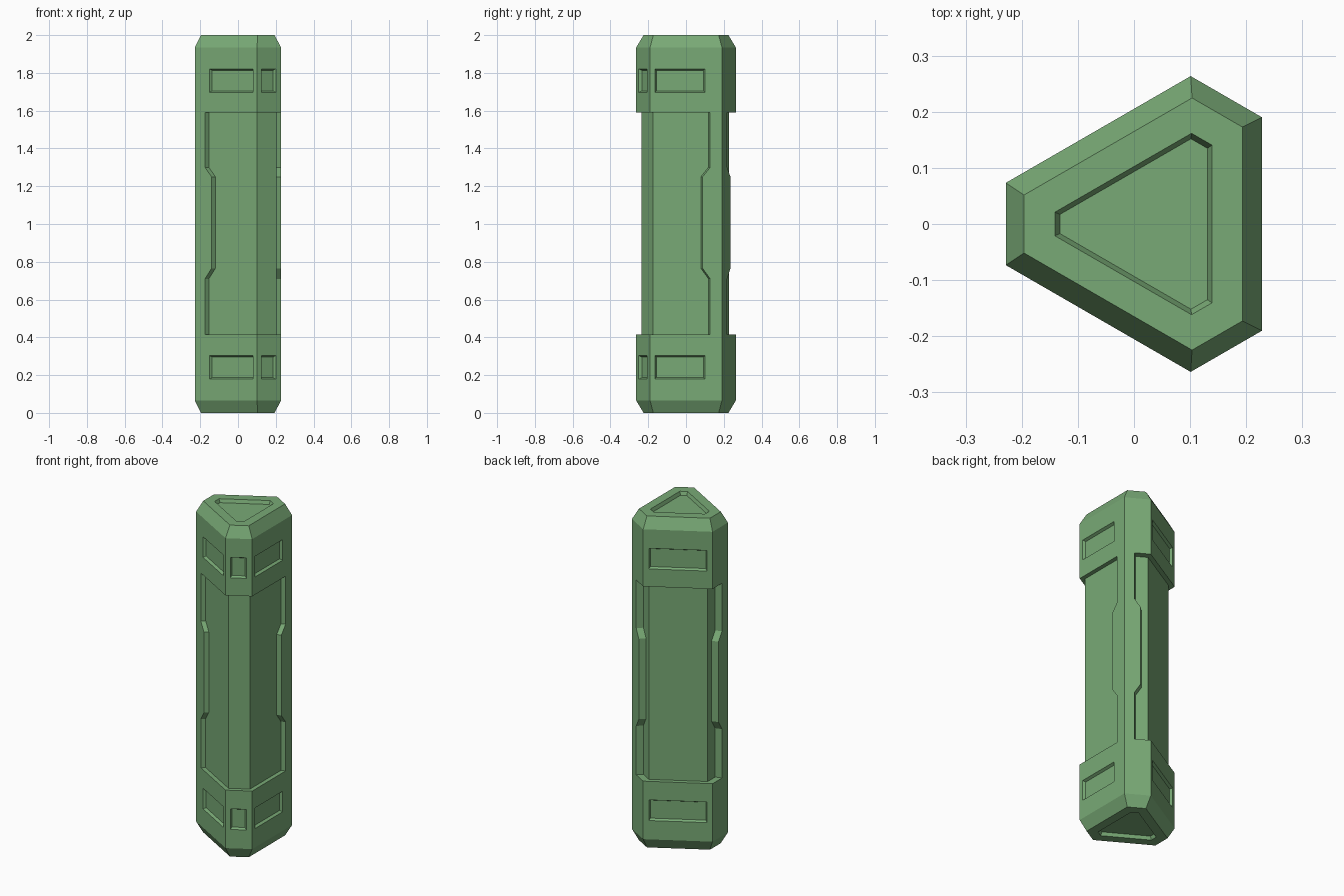
import bpy, bmesh, math
from mathutils import Vector

if "Cube" in bpy.data.objects:
    bpy.data.objects.remove(bpy.data.objects["Cube"])

CX = 0.0335                 # centre of the blunted-triangle section
LONG, SHORT = 0.1945, 0.262  # distance of long and short faces from it
Z0, Z1 = 0.415, 1.59        # limits of the middle body

mat = bpy.data.materials.new("green")
mat.diffuse_color = (0.19, 0.40, 0.18, 1)
mat.use_nodes = True
mat.node_tree.nodes["Principled BSDF"].inputs["Base Color"].default_value = mat.diffuse_color


def direction(i):
    a = math.radians(60 * i)
    return Vector((math.cos(a), math.sin(a), 0))


def corner(i, d0, d1):
    """Point where face lines i and i+1 meet."""
    n = direction(i)
    t = Vector((-n.y, n.x, 0))
    k = math.sin(math.radians(60))
    return Vector((CX, 0, 0)) + n * d0 + t * ((d1 - d0 * 0.5) / k)


def section(dists):
    return [corner(i, dists[i], dists[(i + 1) % 6]) for i in range(6)]


def hexagon(dl, ds):
    return section([dl, ds] * 3)


def loft(bm, rings):
    """Skin a list of (points, z) with closed ends; return side faces per band."""
    rows = [[bm.verts.new((p.x, p.y, z)) for p in pts] for pts, z in rings]
    n = len(rows[0])
    bands = []
    for a, b in zip(rows, rows[1:]):
        bands.append([bm.faces.new((a[i - 1], a[i], b[i], b[i - 1])) for i in range(n)])
    bm.faces.new(rows[0][::-1])
    bm.faces.new(rows[-1])
    return bands


def window(bm, face, normal, u0, u1, v0, v1, depth=0.015, slope=0.008):
    """Replace a quad by a frame with a sunken rectangular panel."""
    c = list(face.verts)
    o, du, dv = c[0].co.copy(), c[1].co - c[0].co, c[3].co - c[0].co
    su, sv = slope / du.length, slope / dv.length

    def ring(m, k):
        uv = ((u0 + su * m, v0 + sv * m), (u1 - su * m, v0 + sv * m),
              (u1 - su * m, v1 - sv * m), (u0 + su * m, v1 - sv * m))
        return [bm.verts.new(o + du * u + dv * v - normal * k) for u, v in uv]

    rim, floor = ring(0, 0), ring(1, depth)
    bm.faces.remove(face)
    for a, b in ((c, rim), (rim, floor)):
        for i in range(4):
            bm.faces.new((a[i - 1], a[i], b[i], b[i - 1]))
    bm.faces.new(floor)


def finish(bm, name):
    bmesh.ops.recalc_face_normals(bm, faces=bm.faces)
    me = bpy.data.meshes.new(name)
    bm.to_mesh(me)
    bm.free()
    me.materials.append(mat)
    bpy.context.collection.objects.link(bpy.data.objects.new(name, me))


# End caps: chamfered, with a sunken end panel and side windows
def end_cap(name, flip):
    bm = bmesh.new()
    full = hexagon(LONG, SHORT)
    bands = loft(bm, [(hexagon(0.0975, 0.1655), 0.02), (hexagon(0.1055, 0.1745), 0),
                      (hexagon(0.1595, 0.2295), 0), (full, 0.065), (full, Z0)])
    spans = {0: (0.066, 0.765), 2: (0.08, 0.92), 4: (0.235, 0.934), 5: (0.18, 0.78)}
    for i, (u0, u1) in spans.items():
        window(bm, bands[3][i], direction(i), u0, u1, 0.325, 0.68)
    if flip:
        for v in bm.verts:
            v.co.z = 2 - v.co.z
            if abs(v.co.z - (2 - Z0)) < 1e-5:
                v.co.z = Z1
    finish(bm, name)


end_cap("bottom_cap", False)
end_cap("top_cap", True)

# Recessed middle core
sunk = [0.025, 0.038, 0.026, 0.038, 0.025, 0.025]
base = [LONG, SHORT] * 3
bm = bmesh.new()
core = section([b - s for b, s in zip(base, sunk)])
loft(bm, [(core, Z0 - 0.02), (core, Z1 + 0.02)])
finish(bm, "core")


# Raised corner strips, wider along the middle, with sloped side walls
def corner_strip(name, i_long, i_short, first):
    p = corner(first, base[first], base[(first + 1) % 6])
    nl, ns = direction(i_long), direction(i_short)

    def away(n, m):
        """Direction along face n, leading away from neighbour m."""
        return -(m - n * m.dot(n)).normalized()

    tl, ts = away(nl, ns), away(ns, nl)

    def profile(wl, ws):
        return [p + tl * (wl + 0.01) - nl * 0.027, p + tl * wl, p, p + ts * ws,
                p + ts * (ws + 0.012) - ns * 0.04, p - (nl + ns) * 0.04]

    thin, wide = profile(0.062, 0.056), profile(0.102, 0.09)
    bm = bmesh.new()
    loft(bm, [(thin, Z0), (thin, 0.71), (wide, 0.765), (wide, 1.25), (thin, 1.30), (thin, Z1)])
    finish(bm, name)


corner_strip("back_strip", 0, 1, 0)
corner_strip("left_strip", 4, 3, 3)
